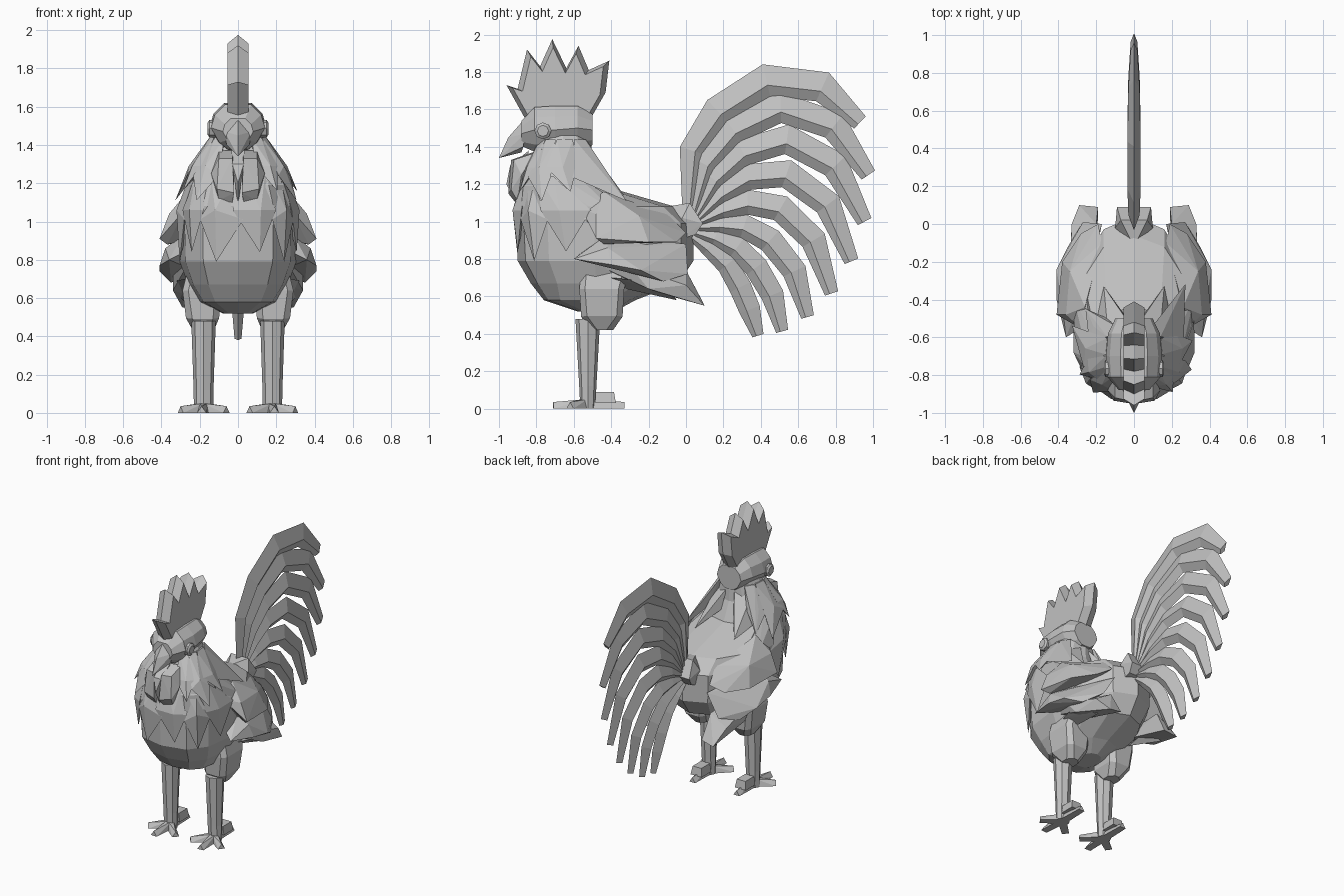
import bpy, bmesh, math
from mathutils import Vector

cube = bpy.data.objects.get("Cube")
if cube:
    bpy.data.objects.remove(cube)

grey = bpy.data.materials.new("plain_grey")
grey.use_nodes = True
COLOUR = (0.54, 0.54, 0.54, 1)
grey.diffuse_color = COLOUR
grey.node_tree.nodes["Principled BSDF"].inputs["Base Color"].default_value = COLOUR


def finish(name, bm, mirror=False):
    """Turn a bmesh into a flat-shaded object, optionally mirrored in x."""
    bmesh.ops.recalc_face_normals(bm, faces=bm.faces)
    mesh = bpy.data.meshes.new(name)
    bm.to_mesh(mesh)
    bm.free()
    mesh.materials.append(grey)
    obj = bpy.data.objects.new(name, mesh)
    bpy.context.collection.objects.link(obj)
    if mirror:
        mod = obj.modifiers.new("mirror", "MIRROR")
        mod.use_mirror_merge = False


def add_hull(bm, points):
    verts = [bm.verts.new(p) for p in points]
    res = bmesh.ops.convex_hull(bm, input=verts)
    bmesh.ops.delete(bm, geom=[v for v in res["geom_interior"] if v in verts], context="VERTS")


def hull(name, points, mirror=False):
    bm = bmesh.new()
    add_hull(bm, points)
    finish(name, bm, mirror)


def loft(bm, rings):
    """Skin closed rings of equal length and cap both ends."""
    rows = [[bm.verts.new(p) for p in ring] for ring in rings]
    n = len(rows[0])
    for low, high in zip(rows, rows[1:]):
        for i in range(n):
            j = (i + 1) % n
            bm.faces.new((low[i], low[j], high[j], high[i]))
    bm.faces.new(rows[0])
    bm.faces.new(rows[-1])


def box_ring(x, y, z, hx, hy):
    return [(x - hx, y - hy, z), (x + hx, y - hy, z), (x + hx, y + hy, z), (x - hx, y + hy, z)]


# Body profile: height, front y, back y, half width
BODY = [(0.52, -0.58, -0.38, 0.08), (0.58, -0.76, -0.27, 0.2), (0.67, -0.83, -0.04, 0.26),
        (0.79, -0.9, 0.04, 0.305), (0.99, -0.91, 0.04, 0.31), (1.08, -0.92, -0.06, 0.31),
        (1.19, -0.89, -0.44, 0.27), (1.32, -0.82, -0.5, 0.2), (1.46, -0.77, -0.51, 0.13)]


def body_point(z, angle, out=0.0):
    """Point on the body surface; angle 0 faces forward."""
    z = min(max(z, BODY[0][0]), BODY[-1][0])
    for a, b in zip(BODY, BODY[1:]):
        if z <= b[0]:
            t = (z - a[0]) / (b[0] - a[0])
            _, front, back, w = [p + (q - p) * t for p, q in zip(a, b)]
            break
    s, c = math.sin(angle), math.cos(angle)
    mid = front + 0.44 * (back - front)
    depth = mid - front if c > 0 else back - mid
    power = 0.75 if c > 0 else 0.95
    x = math.copysign(abs(s) ** power, s) * (w + out)
    y = mid - math.copysign(abs(c) ** power, c) * (depth + out)
    return Vector((x, y, z))


SIDES = 12
bm = bmesh.new()
loft(bm, [[body_point(r[0], math.tau * i / SIDES) for i in range(SIDES)] for r in BODY])
finish("body", bm)


# Pointed feathers laid over the neck and chest
def feather_tier(name, degrees, half, top, middle, tip, flare):
    bm = bmesh.new()
    for k, d in enumerate(degrees):
        a = math.radians(d)
        drop = 0.05 * (k % 2)
        outer = [body_point(top, a - half * 0.7, 0.01), body_point(top, a + half * 0.7, 0.01),
                 body_point(middle - drop, a - half, flare), body_point(middle - drop, a + half, flare),
                 body_point(middle, a, flare + 0.012),
                 body_point(tip - drop, a, flare)]
        inner = [body_point(top, a, -0.04), body_point(middle, a, -0.03)]
        add_hull(bm, outer + inner)
    finish(name, bm)


feather_tier("neck_feathers", (-125, -95, -65, -35, 35, 65, 95, 125), 0.34, 1.44, 1.29, 1.16, 0.03)
feather_tier("chest_feathers", range(-105, 106, 30), 0.3, 1.24, 1.06, 0.84, 0.008)
hull("nape_feather", [(0.03, -0.52, 1.4), (0.14, -0.55, 1.36), (0.05, -0.48, 1.25),
                      (0.16, -0.33, 1.14), (0.2, -0.52, 1.2)], True)

# Head and beak
bm = bmesh.new()
HEAD = [(-0.88, 0.55, 1.47), (-0.81, 0.97, 1.49), (-0.7, 1.03, 1.49), (-0.58, 0.95, 1.5), (-0.5, 0.68, 1.49)]
OUTLINE = [(0.07, 0.125), (0.125, 0.07), (0.145, 0), (0.1, -0.08), (0.05, -0.12)]
OUTLINE += [(-x, z) for x, z in reversed(OUTLINE)]
loft(bm, [[(x * s, y, c + z * s) for x, z in OUTLINE] for y, s, c in HEAD])
finish("head", bm)
hull("beak", [(-0.07, -0.86, 1.47), (0.07, -0.86, 1.47), (0, -0.88, 1.53), (0, -0.95, 1.45),
              (0, -1.0, 1.34), (-0.06, -0.87, 1.4), (0.06, -0.87, 1.4), (0, -0.88, 1.37)])
bm = bmesh.new()
eye_angles = [math.tau * i / 8 for i in range(8)]
loft(bm, [[(x, -0.765 + r * math.cos(a), 1.485 + r * math.sin(a)) for a in eye_angles]
          for x, r in ((0.09, 0.045), (0.15, 0.045), (0.16, 0.03))])
finish("eye", bm, True)

# Comb: spiked outline rising to a central ridge
COMB = [(-0.86, 1.55), (-0.96, 1.73), (-0.9, 1.71), (-0.85, 1.92), (-0.78, 1.83), (-0.715, 1.975), (-0.64, 1.82),
        (-0.575, 1.94), (-0.52, 1.81), (-0.41, 1.86), (-0.43, 1.69), (-0.51, 1.55)]
bm = bmesh.new()
loft(bm, [[(x, -0.68 + (y + 0.68) * s, 1.6 + (z - 1.6) * s) for y, z in COMB]
          for x, s in ((-0.055, 0.88), (0, 1), (0.055, 0.88))])
finish("comb", bm)

# Wattles and ear lobes
hull("wattle", [(0.02, -0.82, 1.37), (0.1, -0.8, 1.37), (0.03, -0.935, 1.33), (0.1, -0.92, 1.33),
                (0.02, -0.95, 1.15), (0.11, -0.935, 1.17), (0.14, -0.88, 1.25), (0.03, -0.91, 1.1),
                (0.1, -0.9, 1.11), (0.06, -0.8, 1.2)], True)
hull("centre_wattle", [(-0.035, -0.84, 1.38), (0.035, -0.84, 1.38), (-0.03, -0.94, 1.3), (0.03, -0.94, 1.3),
                       (0, -0.96, 1.2), (0, -0.9, 1.08)])
hull("ear_lobe", [(0.1, -0.68, 1.42), (0.12, -0.6, 1.42), (0.18, -0.64, 1.38), (0.22, -0.68, 1.25),
                  (0.21, -0.6, 1.25), (0.24, -0.64, 1.19), (0.12, -0.64, 1.25)], True)

# Wings: overlapping layers, each flaring out at its lower edge
hull("upper_wing", [(0.27, -0.56, 1.07), (0.26, -0.44, 1.16), (0.17, -0.1, 1.04), (0.19, 0.0, 0.94),
                    (0.36, -0.48, 1.04), (0.34, -0.25, 1.03), (0.41, -0.48, 0.91), (0.38, -0.2, 0.89),
                    (0.28, -0.05, 0.89), (0.37, -0.44, 0.88), (0.22, -0.4, 0.92)], True)
hull("middle_wing", [(0.28, -0.55, 0.84), (0.29, -0.42, 0.93), (0.17, 0.0, 0.88), (0.38, -0.42, 0.86),
                     (0.36, -0.6, 0.8), (0.41, -0.4, 0.77), (0.41, -0.24, 0.74), (0.35, -0.12, 0.68),
                     (0.27, 0.01, 0.72), (0.24, -0.35, 0.75)], True)
hull("lower_wing", [(0.26, -0.5, 0.78), (0.34, -0.3, 0.76), (0.34, -0.2, 0.64), (0.2, 0.0, 0.74), (0.33, 0.0, 0.66),
                    (0.29, 0.1, 0.55), (0.19, 0.09, 0.57), (0.28, -0.15, 0.62), (0.2, -0.3, 0.68)], True)
hull("wing_tip", [(0.28, -0.4, 0.7), (0.32, -0.3, 0.69), (0.32, -0.1, 0.62), (0.28, -0.05, 0.58),
                  (0.2, -0.1, 0.66), (0.22, -0.32, 0.64)], True)

# Legs
bm = bmesh.new()
loft(bm, [box_ring(*r) for r in ((0.18, -0.45, 0.42, 0.05, 0.06), (0.185, -0.45, 0.49, 0.085, 0.11),
                                 (0.19, -0.45, 0.64, 0.1, 0.12), (0.17, -0.43, 0.76, 0.09, 0.13))])
bmesh.ops.bevel(bm, geom=[e for e in bm.edges if abs(e.verts[0].co.z - e.verts[1].co.z) > 0.01],
                offset=0.03, segments=1, affect="EDGES")
finish("thigh", bm, True)
bm = bmesh.new()
SHANK = ((0.0, 0.05, 0.04), (0.12, 0.052, 0.046), (0.48, 0.064, 0.066))
loft(bm, [[(0.18 + hx * math.cos(a), -0.525 + hy * math.sin(a), z) for a in eye_angles]
          for z, hx, hy in SHANK])
finish("shank", bm, True)


# Feet: three front toes, one back toe and a heel block
def toe(name, start, end, wide):
    a, b = Vector(start), Vector(end)
    side = Vector((a.y - b.y, b.x - a.x, 0)).normalized() * wide
    up = Vector((0, 0, 0.05))
    hull(name, [a - side, a + side, a - side * 0.6 + up, a + side * 0.6 + up,
                b - side * 0.8, b + side * 0.8, b + up * 0.7], True)


toe("inner_toe", (0.17, -0.54, 0), (0.06, -0.64, 0), 0.03)
toe("middle_toe", (0.18, -0.54, 0), (0.19, -0.71, 0), 0.03)
toe("outer_toe", (0.19, -0.54, 0), (0.3, -0.62, 0), 0.03)
toe("back_toe", (0.18, -0.5, 0), (0.18, -0.33, 0), 0.03)
bm = bmesh.new()
loft(bm, [box_ring(0.18, -0.43, 0.03, 0.045, 0.055), box_ring(0.18, -0.435, 0.09, 0.035, 0.05)])
finish("heel", bm, True)

# Tail root
hull("tail_root", [(s * x, y, z) for s in (-1, 1) for x, y, z in
                   ((0.01, -0.1, 1.08), (0.1, -0.02, 1.02), (0.07, 0.02, 1.1), (0.09, 0.09, 0.99),
                    (0.08, 0.05, 0.93), (0.08, -0.05, 0.9))])

# Tail feathers: fan blended through four key curves (y, z), keyed by feather index
KEYS = {0: [(0.01, 1.06), (0.03, 1.38), (0.17, 1.59), (0.43, 1.755), (0.73, 1.72), (0.93, 1.53)],
        2: [(0.05, 1.03), (0.15, 1.225), (0.305, 1.37), (0.54, 1.44), (0.8, 1.3), (0.955, 1.0)],
        5: [(0.05, 0.97), (0.18, 0.985), (0.31, 0.975), (0.45, 0.9), (0.58, 0.735), (0.65, 0.49)],
        7: [(0.03, 0.92), (0.12, 0.86), (0.22, 0.77), (0.29, 0.65), (0.34, 0.53), (0.385, 0.39)]}
WIDTH = [0.03, 0.066, 0.082, 0.088, 0.084, 0.045]
THICK = [0.02, 0.03, 0.035, 0.035, 0.03, 0.018]
for k in range(8):
    path = [Vector() for w in WIDTH]
    for key, curve in KEYS.items():
        weight = math.prod((k - other) / (key - other) for other in KEYS if other != key)
        path = [p + weight * Vector((0, *c)) for p, c in zip(path, curve)]
    bm = bmesh.new()
    rings = []
    for i, p in enumerate(path):
        along = (path[min(i + 1, 5)] - path[max(i - 1, 0)]).normalized()
        up = Vector((0, -along.z, along.y)) * WIDTH[i] * (1 - 0.045 * k)
        ridge = p - up * 0.3
        x = Vector((THICK[i], 0, 0))
        rings.append([p + up, ridge + x, p - up, ridge - x])
    loft(bm, rings)
    finish(f"tail_feather_{k + 1}", bm)
